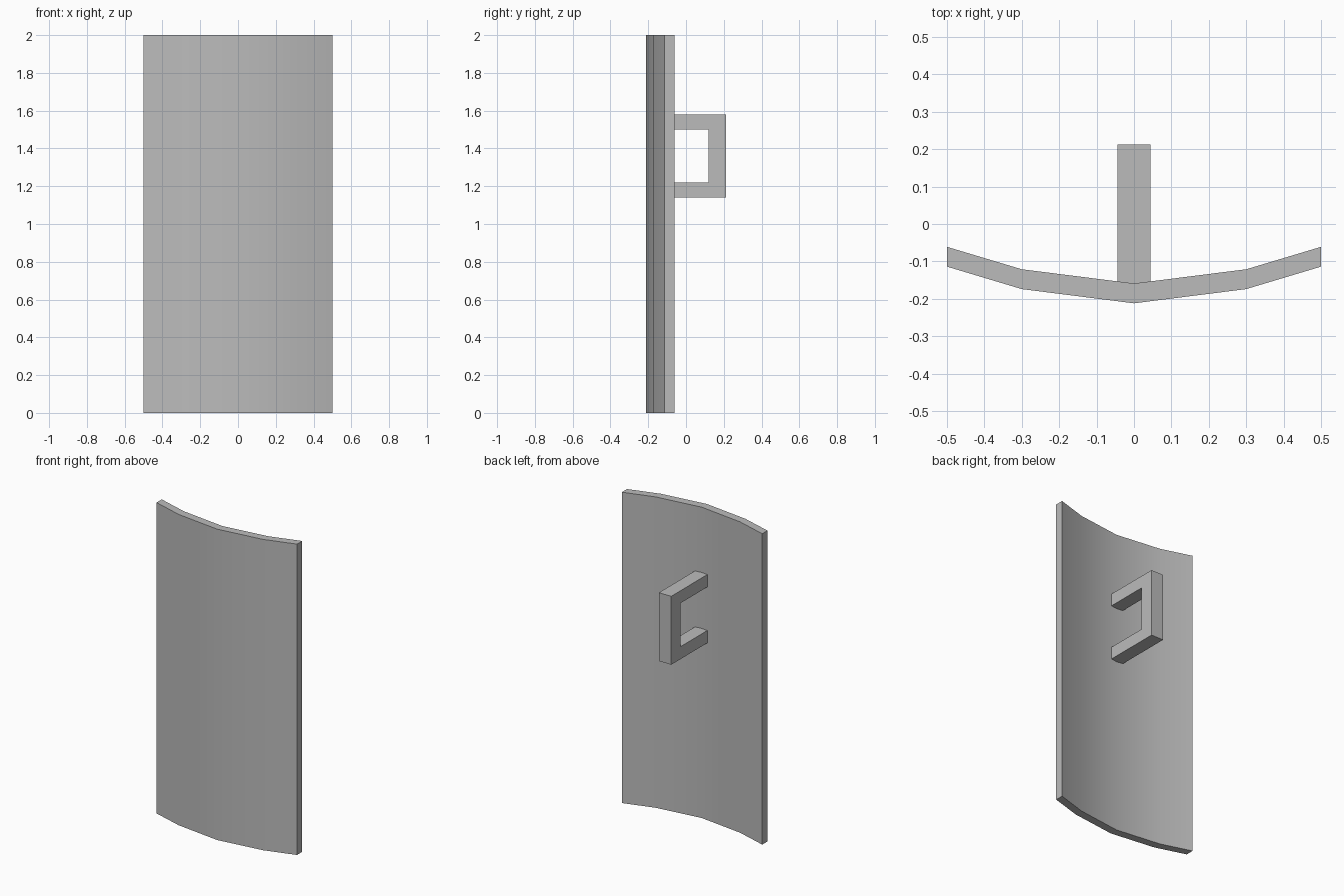
import bpy
import bmesh
import math
from mathutils import Vector

if "Cube" in bpy.data.objects:
    bpy.data.objects.remove(bpy.data.objects["Cube"])

# Single grey finish
grey = bpy.data.materials.new("plain_grey")
grey.use_nodes = True
colour = (0.5, 0.5, 0.5, 1)
grey.diffuse_color = colour
grey.node_tree.nodes["Principled BSDF"].inputs["Base Color"].default_value = colour


def extrude_profile(name, points, direction):
    """Fill a closed outline and extrude it into a solid."""
    bm = bmesh.new()
    face = bm.faces.new([bm.verts.new(p) for p in points])
    result = bmesh.ops.extrude_face_region(bm, geom=[face])
    moved = [g for g in result["geom"] if isinstance(g, bmesh.types.BMVert)]
    bmesh.ops.translate(bm, verts=moved, vec=Vector(direction))
    bmesh.ops.recalc_face_normals(bm, faces=bm.faces)
    mesh = bpy.data.meshes.new(name)
    bm.to_mesh(mesh)
    bm.free()
    mesh.materials.append(grey)
    obj = bpy.data.objects.new(name, mesh)
    bpy.context.collection.objects.link(obj)
    return obj


# Curved shield panel: front line, then the same line set back by the thickness
thickness = 0.053
half = [(0, -0.212), (0.3, -0.174), (0.5, -0.114)]
front = [(-x, y) for x, y in reversed(half[1:])] + half
back = [(x, y + thickness) for x, y in reversed(front)]
panel = extrude_profile("shield_panel", [(x, y, 0) for x, y in front + back], (0, 0, 2))

# Square grip handle: a C-shaped outline whose arms sink slightly into the panel
width = 0.088
root, inner, outer = -0.17, 0.12, 0.213
low, high, bar = 1.14, 1.58, 0.08
outline = [(root, low), (outer, low), (outer, high), (root, high),
           (root, high - bar), (inner, high - bar), (inner, low + bar), (root, low + bar)]
extrude_profile("grip_handle", [(-width / 2, y, z) for y, z in outline], (width, 0, 0))

# Smooth the panel curve while keeping its rim sharp
bpy.ops.object.select_all(action="DESELECT")
panel.select_set(True)
bpy.context.view_layer.objects.active = panel
bpy.ops.object.shade_smooth_by_angle(angle=math.radians(40))
